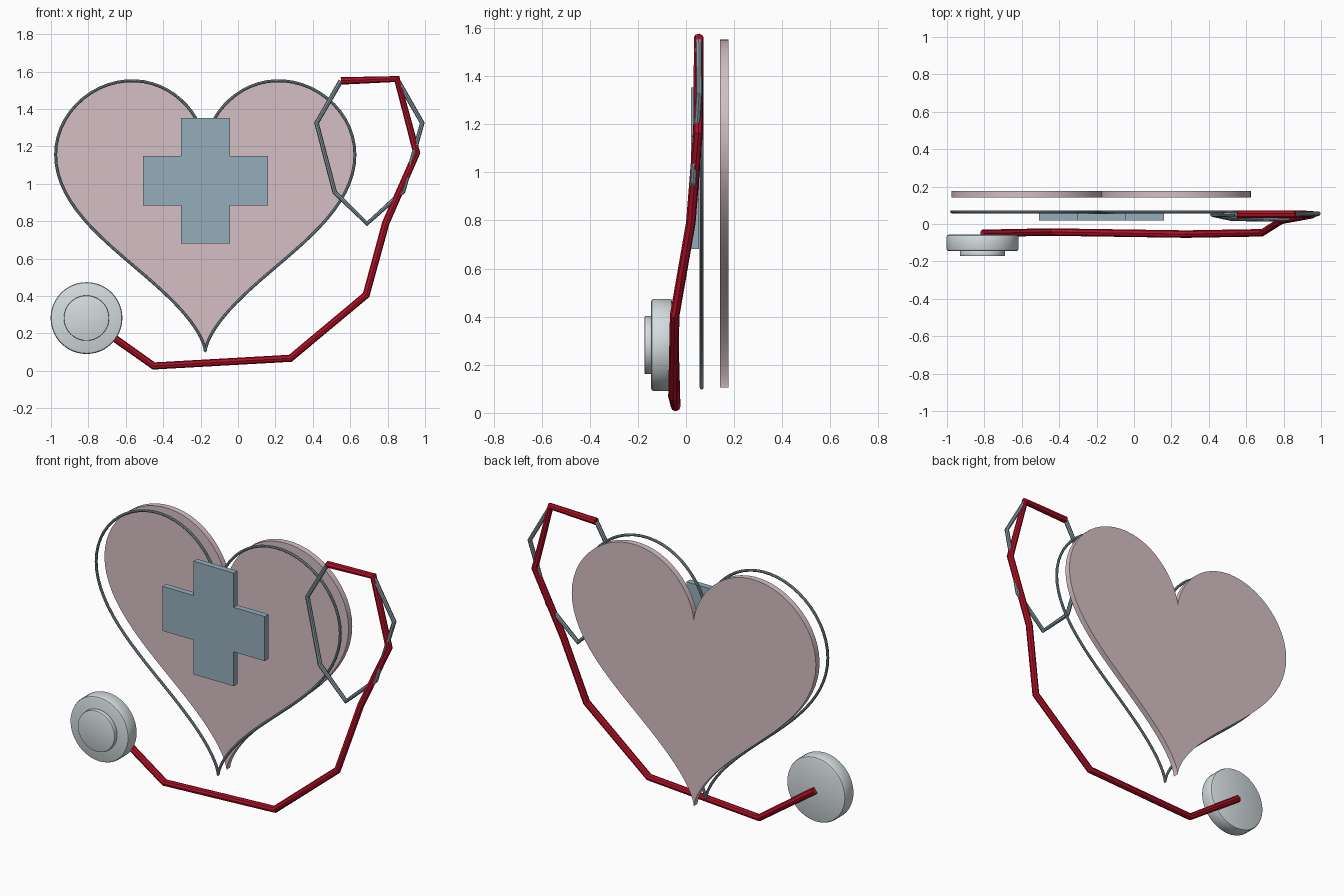
import bpy, bmesh
from math import sin, cos, tau, pi
from mathutils import Matrix

if "Cube" in bpy.data.objects:
    bpy.data.objects.remove(bpy.data.objects["Cube"])


def material(name, rgb):
    m = bpy.data.materials.new(name)
    m.diffuse_color = (*rgb, 1)
    m.use_nodes = True
    m.node_tree.nodes["Principled BSDF"].inputs["Base Color"].default_value = m.diffuse_color
    return m


PINK = material("pale_pink", (0.66, 0.52, 0.55))
BLUE = material("soft_blue", (0.30, 0.42, 0.50))
STEEL = material("steel", (0.24, 0.31, 0.36))
SILVER = material("silver", (0.66, 0.72, 0.74))
RED = material("red", (0.45, 0.005, 0.02))


def finish(name, bm, mat):
    bmesh.ops.recalc_face_normals(bm, faces=bm.faces)
    me = bpy.data.meshes.new(name)
    bm.to_mesh(me)
    bm.free()
    me.materials.append(mat)
    ob = bpy.data.objects.new(name, me)
    bpy.context.collection.objects.link(ob)
    bpy.context.view_layer.objects.active = ob
    bpy.ops.object.select_all(action='DESELECT')
    ob.select_set(True)
    bpy.ops.object.shade_smooth_by_angle()
    return ob


def plate(name, outline, y0, y1, mat):
    """Extrude an x/z outline from y0 to y1."""
    bm = bmesh.new()
    face = bm.faces.new([bm.verts.new((x, y0, z)) for x, z in outline])
    ext = bmesh.ops.extrude_face_region(bm, geom=[face])["geom"]
    bmesh.ops.translate(bm, vec=(0, y1 - y0, 0),
                        verts=[v for v in ext if isinstance(v, bmesh.types.BMVert)])
    return finish(name, bm, mat)


def tube(name, points, radius, mat, closed=False):
    """Eight-sided tube along straight segments."""
    cu = bpy.data.curves.new(name, 'CURVE')
    cu.dimensions = '3D'
    cu.bevel_depth = radius
    cu.bevel_resolution = 2
    cu.use_fill_caps = True
    sp = cu.splines.new('POLY')
    sp.points.add(len(points) - 1)
    for p, co in zip(sp.points, points):
        p.co = (*co, 1)
    sp.use_cyclic_u = closed
    cu.materials.append(mat)
    ob = bpy.data.objects.new(name, cu)
    bpy.context.collection.objects.link(ob)
    bpy.context.view_layer.objects.active = ob
    bpy.ops.object.select_all(action='DESELECT')
    ob.select_set(True)
    bpy.ops.object.convert(target='MESH')
    bpy.ops.object.shade_smooth_by_angle()


def disc(name, radius, y0, y1, bevel):
    """Round disc facing the front, with softened rims."""
    bm = bmesh.new()
    bmesh.ops.create_cone(bm, cap_ends=True, segments=48, radius1=radius,
                          radius2=radius, depth=y1 - y0,
                          matrix=Matrix.Translation((-0.81, (y0 + y1) / 2, 0.282))
                          @ Matrix.Rotation(pi / 2, 4, 'X'))
    rims = [e for e in bm.edges if any(len(f.verts) > 4 for f in e.link_faces)]
    bmesh.ops.bevel(bm, geom=rims, offset=bevel, segments=2, affect='EDGES', profile=0.5)
    finish(name, bm, SILVER)


# Heart plate and its wire outline
N, CX, CZ, S = 120, -0.175, 0.955, 0.05
heart = []
for i in range(N):
    t = tau * i / N
    heart.append((CX + S * 16 * sin(t) ** 3,
                  CZ + S * (13 * cos(t) - 5 * cos(2 * t) - 2 * cos(3 * t) - cos(4 * t))))
plate("heart_plate", heart, 0.142, 0.177, PINK)
tube("heart_outline", [(x, 0.065, z) for x, z in heart], 0.008, STEEL, True)

# Medical cross
a, b = 0.132, 0.335
cross = [(-a, b), (a, b), (a, a), (b, a), (b, -a), (a, -a),
         (a, -b), (-a, -b), (-a, -a), (-b, -a), (-b, a), (-a, a)]
plate("cross", [(x - 0.174, z + 1.017) for x, z in cross], 0.02, 0.055, BLUE)

# Stethoscope chest piece
disc("chest_piece", 0.192, -0.145, -0.057, 0.012)
disc("diaphragm", 0.121, -0.172, -0.143, 0.005)

# Red rubber tube
tube("red_tube", [(-0.81, -0.05, 0.28), (-0.45, -0.043, 0.026), (0.28, -0.054, 0.067),
                  (0.685, -0.047, 0.405), (0.79, 0.02, 0.79), (0.955, 0.05, 1.165),
                  (0.85, 0.053, 1.56), (0.55, 0.053, 1.55)], 0.02, RED)

# Metal headset loop
tube("headset_wire", [(0.55, 0.053, 1.55), (0.42, 0.05, 1.325), (0.517, 0.03, 0.955),
                      (0.69, 0.025, 0.787), (0.883, 0.03, 0.96), (0.985, 0.055, 1.325),
                      (0.85, 0.053, 1.56)], 0.013, STEEL)
